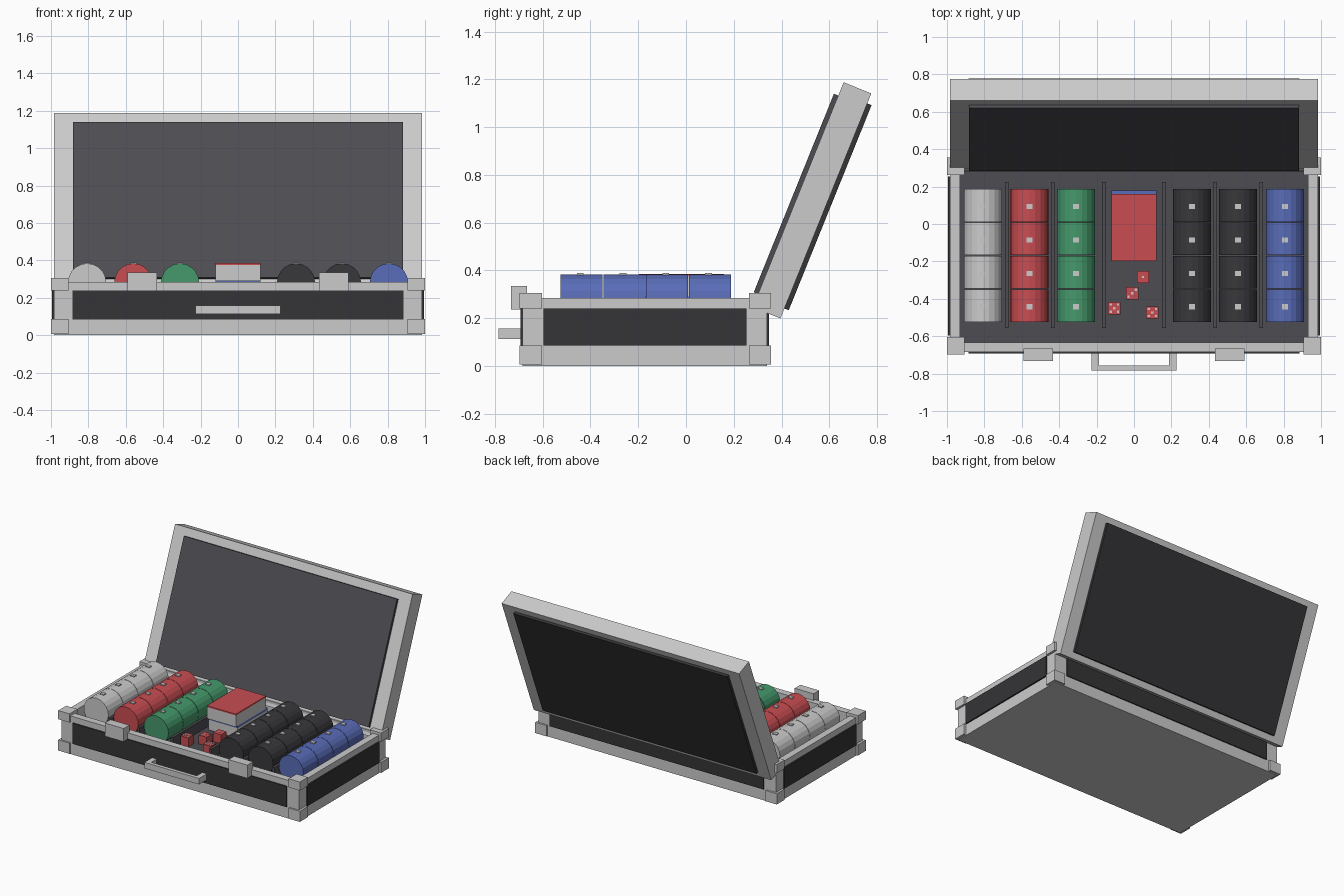
import bpy, bmesh, math
from mathutils import Matrix, Vector

if "Cube" in bpy.data.objects:
    bpy.data.objects.remove(bpy.data.objects["Cube"])


def material(name, rgb):
    m = bpy.data.materials.new(name)
    m.diffuse_color = (*rgb, 1)
    m.use_nodes = True
    m.node_tree.nodes["Principled BSDF"].inputs["Base Color"].default_value = m.diffuse_color
    return m


PANEL = material("dark_panel", (0.035, 0.035, 0.038))
FOAM = material("foam_lining", (0.075, 0.075, 0.085))
RED = material("red", (0.58, 0.075, 0.085))
GREEN = material("green", (0.06, 0.32, 0.15))
BLUE = material("blue", (0.10, 0.15, 0.48))
BLACK = material("black", (0.04, 0.04, 0.045))


def finish(name, bm, mat=None):
    me = bpy.data.meshes.new(name)
    bm.to_mesh(me)
    bm.free()
    ob = bpy.data.objects.new(name, me)
    bpy.context.collection.objects.link(ob)
    if mat:
        me.materials.append(mat)
    return ob


def add_box(bm, x, y, z):
    """Add a box given as (min, max) pairs."""
    size = [b - a for a, b in (x, y, z)]
    mid = [(a + b) / 2 for a, b in (x, y, z)]
    bmesh.ops.create_cube(bm, size=1, matrix=Matrix.Translation(mid) @ Matrix.Diagonal((*size, 1)))


def boxes(name, items, mat=None):
    bm = bmesh.new()
    for it in items:
        add_box(bm, *it)
    return finish(name, bm, mat)


W, Y0, Y1 = 0.983, -0.685, 0.34      # half width, front and back of the base
TOP, FLOOR, T = 0.285, 0.20, 0.052   # rim height, tray floor, wall thickness

# Base shell: four walls and a lined tray floor
boxes("base_walls", [
    ((-W, W), (Y0, Y0 + T), (0, TOP)),
    ((-W, W), (Y1 - T, Y1), (0, TOP)),
    ((-W, -W + T), (Y0 + T, Y1 - T), (0, TOP)),
    ((W - T, W), (Y0 + T, Y1 - T), (0, TOP)),
])
boxes("base_bottom", [((-W + T, W - T), (Y0 + T, Y1 - T), (0, 0.05))])
boxes("tray_floor", [((-W + T, W - T), (Y0 + T, Y1 - T), (0.05, FLOOR))], FOAM)

# Dark outer panels between the rails
boxes("base_side_panels", [
    ((-0.885, 0.885), (Y0 - 0.008, Y0 + 0.01), (0.085, 0.24)),
    ((-0.885, 0.885), (Y1 - 0.01, Y1 + 0.008), (0.085, 0.24)),
    ((-0.994, -W + 0.01), (-0.597, 0.253), (0.085, 0.24)),
    ((W - 0.01, 0.994), (-0.597, 0.253), (0.085, 0.24)),
], PANEL)

# Protective corner blocks, upper and lower
boxes("corner_blocks", [
    (x, y, z)
    for x in ((-1, -0.907), (0.907, 1))
    for y in ((-0.697, -0.603), (0.263, 0.355))
    for z in ((0.006, 0.086), (0.24, 0.305))
])

# Latches and carrying handle
boxes("latches", [((c - 0.078, c + 0.078), (-0.732, -0.665), (0.236, 0.335))
                  for c in (-0.512, 0.512)])
boxes("handle", [
    ((-0.226, 0.226), (-0.784, -0.757), (0.113, 0.158)),
    ((-0.226, -0.188), (-0.757, -0.685), (0.113, 0.158)),
    ((0.188, 0.226), (-0.757, -0.685), (0.113, 0.158)),
])

# Open lid, modelled upright and tilted back
lid_pose = Matrix.Translation((0, 0.5275, 0.6935)) @ Matrix.Rotation(math.radians(-22), 4, 'X')
lid_parts = [
    ("lid_frame", ((-W, W), (-0.0625, 0.0625), (-0.508, 0.508)), None),
    ("lid_lining", ((-0.882, 0.882), (-0.082, -0.05), (-0.448, 0.448)), FOAM),
    ("lid_outer_panel", ((-0.885, 0.885), (0.05, 0.082), (-0.463, 0.463)), PANEL),
]
for name, dims, mat in lid_parts:
    boxes(name, [dims], mat).matrix_world = lid_pose

# Tray dividers
boxes("tray_dividers", [((x - 0.01, x + 0.01), (-0.555, 0.225), (FLOOR - 0.01, 0.275))
                        for x in (-0.68, -0.435, -0.16, 0.16, 0.435, 0.68)], FOAM)

# Rows of chips: four stacks lying end to end, each with a pale edge spot
R, CZ = 0.102, 0.282
STACKS = (0.10, -0.079, -0.258, -0.437)
rows = [("white", -0.807, None), ("red", -0.56, RED), ("green", -0.31, GREEN),
        ("black_inner", 0.31, BLACK), ("black_outer", 0.556, BLACK), ("blue", 0.807, BLUE)]
spots = []
for name, x, mat in rows:
    bm = bmesh.new()
    for y in STACKS:
        bmesh.ops.create_cone(
            bm, cap_ends=True, segments=20, radius1=R, radius2=R, depth=0.176,
            matrix=Matrix.Translation((x, y, CZ)) @ Matrix.Rotation(math.pi / 2, 4, 'X'))
        sy = y - 0.006
        spots.append(((x - 0.016, x + 0.016), (sy - 0.014, sy + 0.014), (CZ + R - 0.012, CZ + R + 0.005)))
    finish(name + "_chip_row", bm, mat)
boxes("chip_edge_spots", spots)

# Two stacked card decks with coloured backs
boxes("card_decks", [
    ((-0.12, 0.12), (-0.18, 0.18), (FLOOR, 0.275)),
    ((-0.12, 0.12), (-0.197, 0.16), (0.29, 0.376)),
])
boxes("lower_card_back", [((-0.12, 0.12), (-0.18, 0.18), (0.275, 0.29))], BLUE)
boxes("upper_card_back", [((-0.12, 0.12), (-0.197, 0.16), (0.376, 0.386))], RED)

# Dice with pips on top
H, D = 0.033, 0.019
dice = [(0.048, -0.283, 1), (-0.01, -0.37, 3), (-0.105, -0.45, 5), (0.098, -0.473, 5)]
layout = {1: [(0, 0)],
          3: [(-1, -1), (0, 0), (1, 1)],
          5: [(-1, -1), (-1, 1), (0, 0), (1, -1), (1, 1)]}
boxes("dice", [((x - H, x + H), (y - H, y + H), (FLOOR, FLOOR + 2 * H)) for x, y, n in dice], RED)
boxes("dice_pips", [
    ((x + u * D - 0.006, x + u * D + 0.006), (y + v * D - 0.006, y + v * D + 0.006),
     (FLOOR + 2 * H - 0.004, FLOOR + 2 * H + 0.003))
    for x, y, n in dice for u, v in layout[n]])
